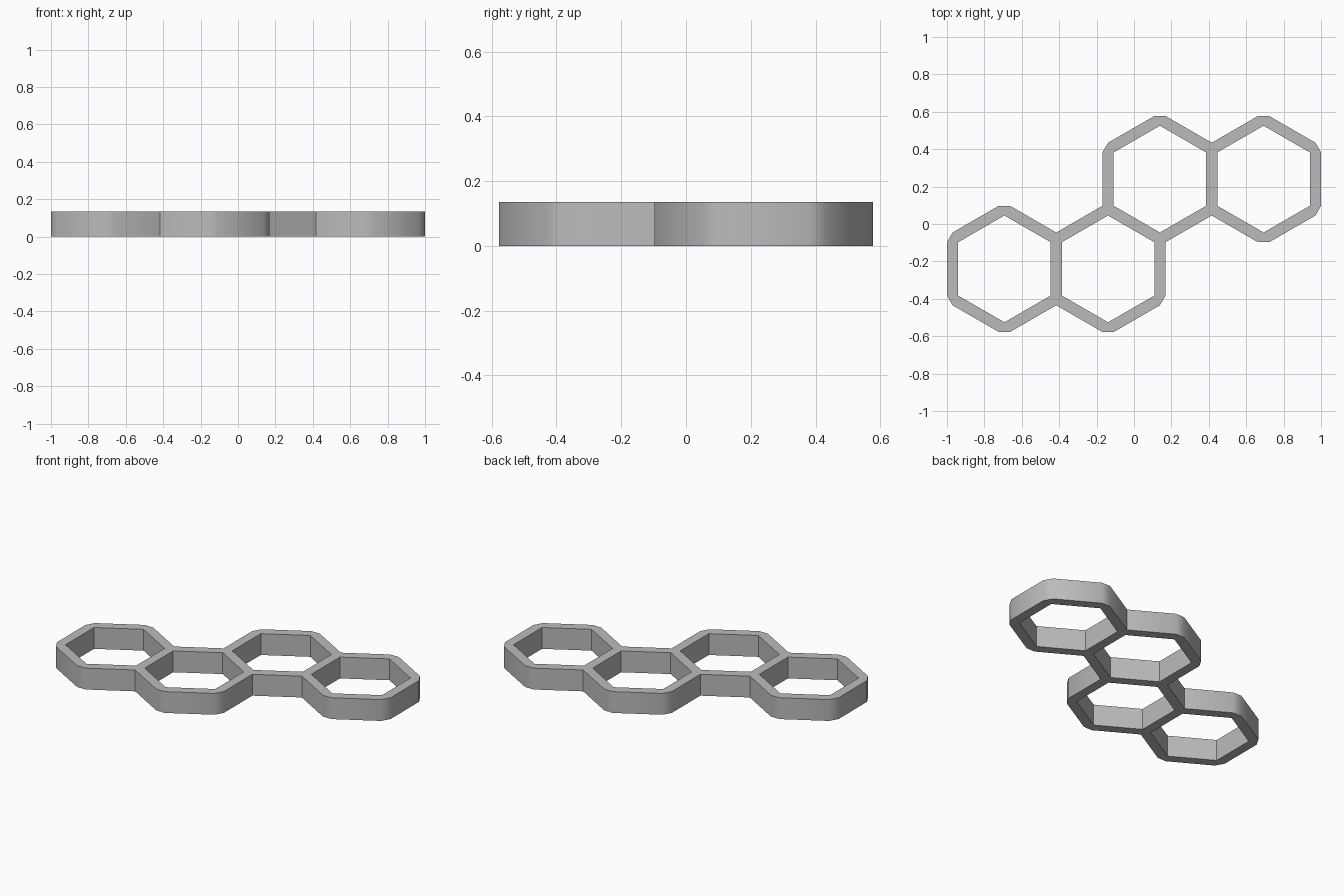
import bpy
import bmesh
import math
from mathutils import Vector

cube = bpy.data.objects.get("Cube")
if cube:
    bpy.data.objects.remove(cube, do_unlink=True)

WALL = 0.06                        # wall thickness
HEIGHT = 0.135
PITCH = (1 - WALL / 2) / 1.75      # distance between cell centres
ROW = PITCH * math.sqrt(3) / 4     # half the row spacing
RADIUS = PITCH / math.sqrt(3)

# Plain grey material
grey = bpy.data.materials.new("plain grey")
grey.use_nodes = True
colour = (0.5, 0.5, 0.5, 1)
grey.diffuse_color = colour
grey.node_tree.nodes["Principled BSDF"].inputs["Base Color"].default_value = colour


def polar(angle, length):
    return Vector((math.cos(angle), math.sin(angle), 0)) * length


def toward(node, centre):
    """Corner of the triangular joint at a node, pointing to a cell centre."""
    return node + (centre - node).normalized() * WALL / math.sqrt(3)


bm = bmesh.new()
built = set()


def add_face(points):
    middle = sum(points, Vector()) / len(points)
    key = (round(middle.x, 3) + 0.0, round(middle.y, 3) + 0.0)
    if key not in built:
        built.add(key)
        bm.faces.new([bm.verts.new(p) for p in points])


# Two staggered rows of two cells: straight walls between triangular joints
cells = [Vector((x * PITCH / 4, y * ROW, 0))
         for x, y in ((-5, -1), (-1, -1), (1, 1), (5, 1))]
for cell in cells:
    for k in range(6):
        angle = math.radians(30 + 60 * k)
        a = cell + polar(angle, RADIUS)
        b = cell + polar(angle + math.pi / 3, RADIUS)
        beyond = cell + polar(angle + math.pi / 6, PITCH)
        before = cell + polar(angle - math.pi / 6, PITCH)
        add_face([toward(a, cell), toward(a, before), toward(a, beyond)])
        add_face([toward(a, cell), toward(a, beyond),
                  toward(b, beyond), toward(b, cell)])

# Weld the plan and raise it to a solid
bmesh.ops.remove_doubles(bm, verts=bm.verts, dist=0.0005)
raised = bmesh.ops.extrude_face_region(bm, geom=bm.faces[:], use_keep_orig=True)
top = [g for g in raised["geom"] if isinstance(g, bmesh.types.BMVert)]
bmesh.ops.translate(bm, verts=top, vec=(0, 0, HEIGHT))
bmesh.ops.recalc_face_normals(bm, faces=bm.faces[:])

mesh = bpy.data.meshes.new("honeycomb_frame")
bm.to_mesh(mesh)
bm.free()
mesh.materials.append(grey)
frame = bpy.data.objects.new("honeycomb_frame", mesh)
bpy.context.collection.objects.link(frame)

# Soft chamfered outer corners, crisp rims and inner corners
bpy.ops.object.select_all(action="DESELECT")
frame.select_set(True)
bpy.context.view_layer.objects.active = frame
bpy.ops.object.shade_smooth_by_angle(angle=math.radians(35))
